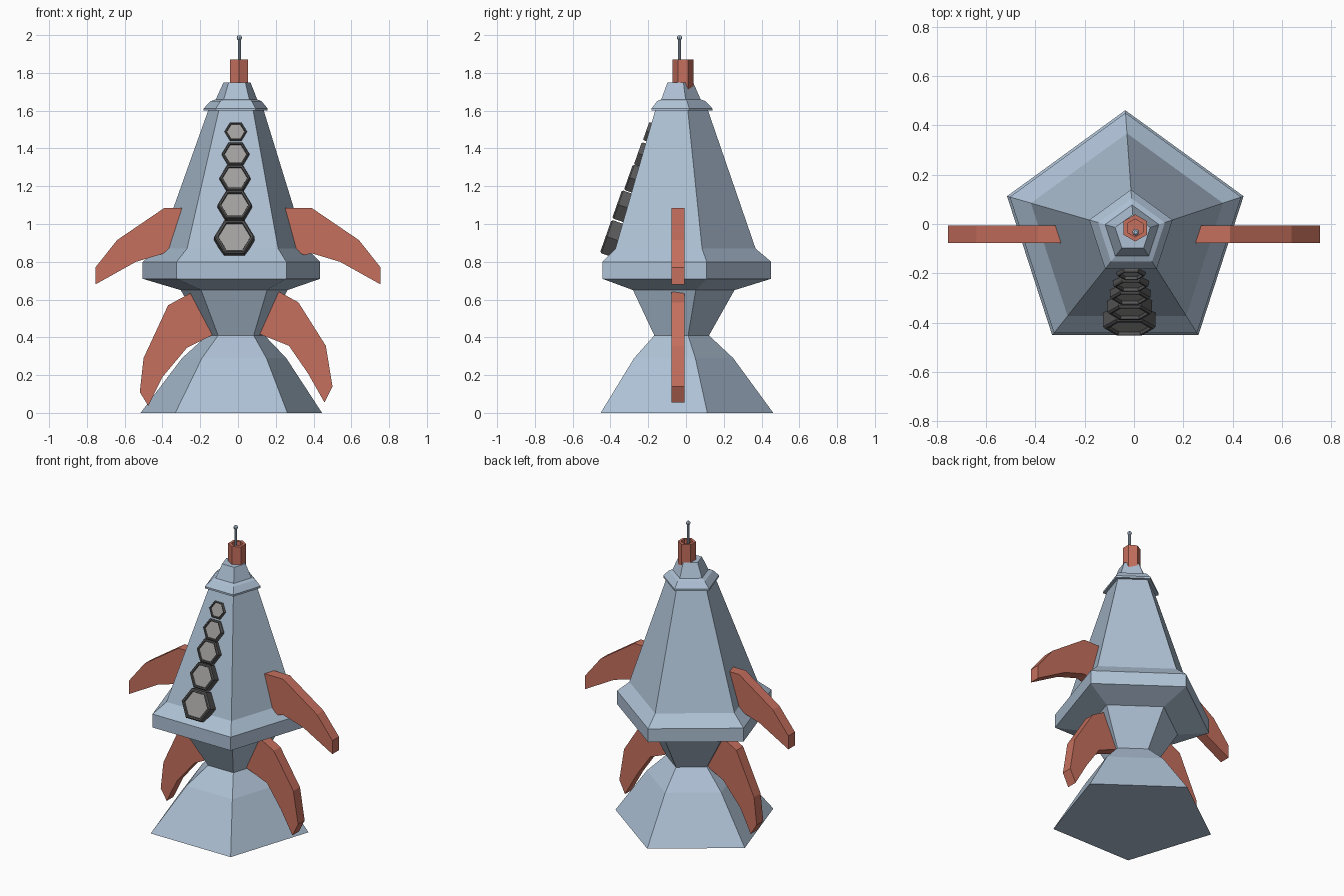
import bpy, bmesh, math
from mathutils import Vector

if "Cube" in bpy.data.objects:
    bpy.data.objects.remove(bpy.data.objects["Cube"])


def material(name, r, g, b):
    m = bpy.data.materials.new(name)
    m.diffuse_color = (r, g, b, 1)
    m.use_nodes = True
    m.node_tree.nodes["Principled BSDF"].inputs["Base Color"].default_value = m.diffuse_color
    return m


BLUE = material("blue_grey", 0.42, 0.53, 0.66)
RED = material("red", 0.56, 0.16, 0.11)
DARK = material("dark_grey", 0.10, 0.10, 0.10)
PANE = material("pane_grey", 0.36, 0.35, 0.34)


def loft(name, rings, mat, cap_start=True, cap_end=True):
    """Skin a list of equal-sized point rings."""
    bm = bmesh.new()
    loops = [[bm.verts.new(p) for p in ring] for ring in rings]
    for a, b in zip(loops, loops[1:]):
        n = len(a)
        for i in range(n):
            j = (i + 1) % n
            bm.faces.new((a[i], a[j], b[j], b[i]))
    if cap_start:
        bm.faces.new(loops[0])
    if cap_end:
        bm.faces.new(loops[-1])
    bmesh.ops.recalc_face_normals(bm, faces=bm.faces)
    mesh = bpy.data.meshes.new(name)
    bm.to_mesh(mesh)
    bm.free()
    mesh.materials.append(mat)
    ob = bpy.data.objects.new(name, mesh)
    bpy.context.collection.objects.link(ob)
    return ob


def ring(n, r, c, u, v, start=0.0):
    """Regular polygon around c in the plane of u and v."""
    c, u, v = Vector(c), Vector(u), Vector(v)
    return [c + r * (math.cos(start + math.tau * i / n) * u
                     + math.sin(start + math.tau * i / n) * v) for i in range(n)]


X, Y = (1, 0, 0), (0, 1, 0)
UP = math.pi / 2

# Five-sided hull, from flared base to nose
hull = [(.505, 0), (.29, .29), (.16, .41), (.297, .65), (.494, .71), (.494, .80),
        (.41, .87), (.155, 1.60), (.178, 1.60), (.178, 1.612), (.142, 1.65),
        (.115, 1.66), (.075, 1.75)]
loft("hull", [ring(5, r, (-.07 * r, -.036 - .014 * r, z), X, Y, UP) for r, z in hull], BLUE)

# Hexagonal hollow nose cap
cap = [(.055, 1.69), (.055, 1.87), (.036, 1.87), (.036, 1.83)]
loft("nose_cap", [ring(6, r, (.005, -.016, z), X, Y, UP) for r, z in cap], RED)

# Antenna rod and ball
loft("antenna_rod", [ring(8, .008, (.007, -.034, z), X, Y) for z in (1.80, 1.99)], BLUE)
ball = [(.014 * math.sin(math.pi * k / 6), 1.986 - .014 * math.cos(math.pi * k / 6))
        for k in range(1, 6)]
loft("antenna_ball", [ring(8, r, (.007, -.034, z), X, Y) for r, z in ball], BLUE)

# Hexagonal portholes leaning with the front face
lean = math.atan(.35)
V = Vector((0, math.sin(lean), math.cos(lean)))
N = Vector((0, -math.cos(lean), math.sin(lean)))
windows = [(-.019, -.425, .935, .107), (-.017, -.365, 1.105, .091),
           (-.016, -.305, 1.248, .082), (-.013, -.255, 1.374, .073),
           (-.012, -.211, 1.493, .059)]
for k, (x, y, z, r) in enumerate(windows, 1):
    c = Vector((x, y, z))
    frame = [(1, -.08), (1, -.008), (.92, 0), (.82, 0), (.79, -.012)]
    loft(f"window_frame_{k}", [ring(6, r * f, c + N * d, X, V) for f, d in frame],
         DARK, True, False)
    loft(f"window_pane_{k}", [ring(6, r * .80, c + N * d, X, V) for d in (-.03, -.012)], PANE)


# Flat fins extruded through y
def fin(name, outline, side=1):
    loft(name, [[(side * x, y, z) for x, z in outline] for y in (-.077, -.007)], RED)


upper = [(.20, 1.085), (.39, 1.085), (.64, .915), (.755, .77), (.755, .68),
         (.54, .80), (.39, .845), (.35, .835), (.30, .86), (.20, .95)]
fin("upper_fin_right", upper)
fin("upper_fin_left", upper, -1)
fin("lower_fin_right", [(.16, .60), (.22, .64), (.32, .585), (.465, .355), (.50, .14),
                        (.458, .055), (.37, .21), (.27, .355), (.12, .415), (.08, .42)])
fin("lower_fin_left", [(.18, .60), (.25, .635), (.37, .57), (.50, .29), (.52, .11),
                       (.475, .037), (.40, .19), (.27, .345), (.13, .415), (.08, .42)], -1)
